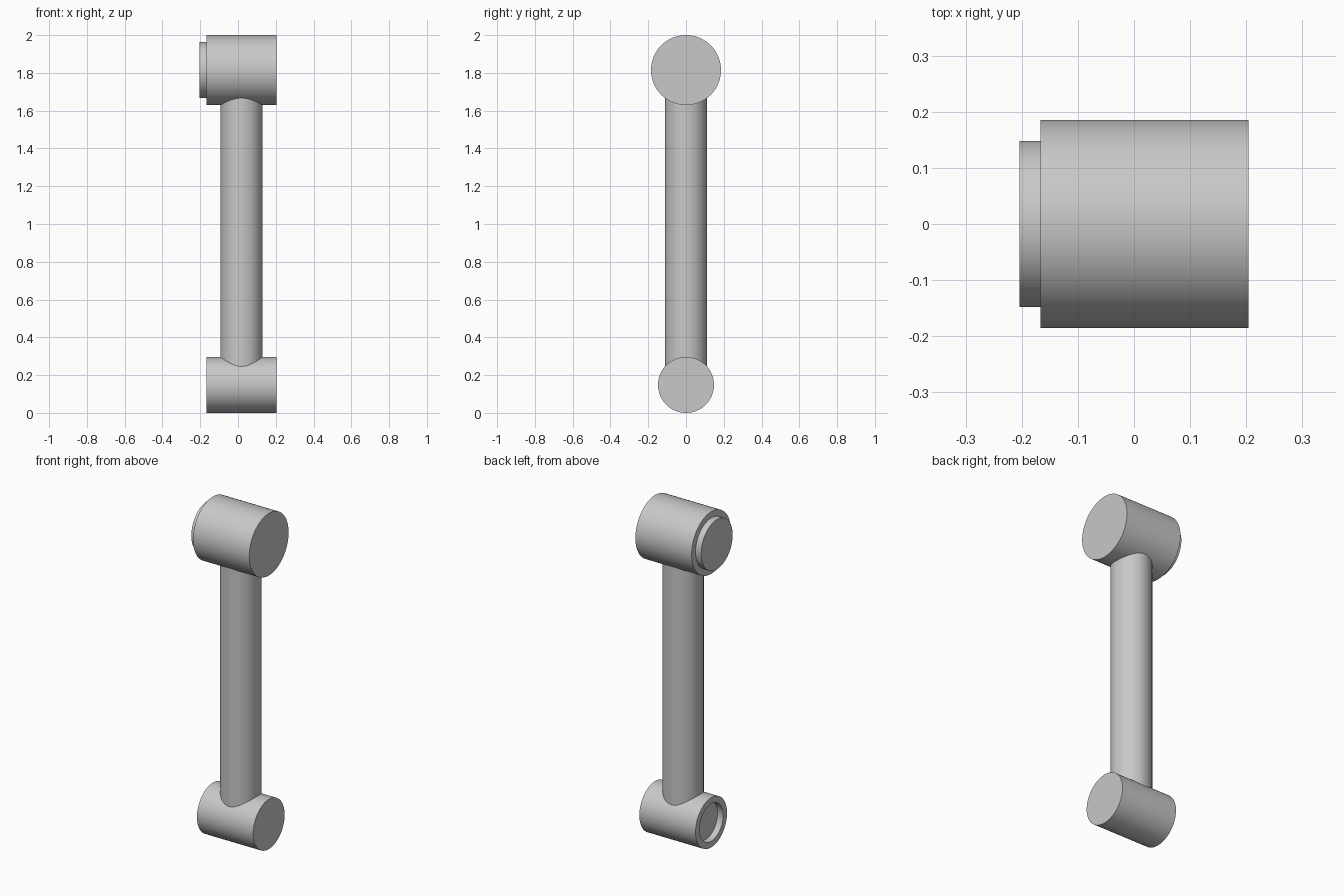
import bpy, bmesh, math
from mathutils import Matrix, Vector

cube = bpy.data.objects.get("Cube")
if cube:
    bpy.data.objects.remove(cube, do_unlink=True)

U = 1 / 27          # base module: the rod is 54 modules tall
SIDES = 96

steel = bpy.data.materials.new("grey_steel")
steel.use_nodes = True
grey = (0.58, 0.58, 0.58, 1)
steel.diffuse_color = grey
steel.node_tree.nodes["Principled BSDF"].inputs["Base Color"].default_value = grey


def lathe(name, profile, axis, location):
    """Turn a closed (radius, height) profile, in modules, around an axis."""
    bm = bmesh.new()
    verts = [bm.verts.new((r * U, 0, h * U)) for r, h in profile]
    edges = [bm.edges.new(pair) for pair in zip(verts, verts[1:])]
    bmesh.ops.spin(bm, geom=verts + edges, cent=(0, 0, 0), axis=(0, 0, 1),
                   angle=math.tau, steps=SIDES, use_duplicate=False)
    bmesh.ops.remove_doubles(bm, verts=bm.verts, dist=1e-5)
    turn = Vector((0, 0, 1)).rotation_difference(Vector(axis)).to_matrix().to_4x4()
    bmesh.ops.transform(bm, matrix=Matrix.Translation(Vector(location) * U) @ turn,
                        verts=bm.verts)
    bmesh.ops.recalc_face_normals(bm, faces=bm.faces)
    mesh = bpy.data.meshes.new(name)
    bm.to_mesh(mesh)
    bm.free()
    mesh.materials.append(steel)
    obj = bpy.data.objects.new(name, mesh)
    bpy.context.collection.objects.link(obj)
    bpy.ops.object.select_all(action='DESELECT')
    obj.select_set(True)
    bpy.context.view_layer.objects.active = obj
    bpy.ops.object.shade_smooth_by_angle(angle=math.radians(30))
    return obj


# Upper hub with a raised boss on its -x end
lathe("upper_hub", [(0, -5.5), (4, -5.5), (4, -4.5), (5, -4.5), (5, 5.5), (0, 5.5)],
      (1, 0, 0), (0, 0, 49))

# Lower hub with a matching shallow socket in its -x end
lathe("lower_hub", [(0, -3.5), (3, -3.5), (3, -4.5), (4, -4.5), (4, 5.5), (0, 5.5)],
      (1, 0, 0), (0, 0, 4))

# Straight shaft joining the hub centres
lathe("shaft", [(0, 0), (3, 0), (3, 45), (0, 45)], (0, 0, 1), (0.5, 0, 4))
